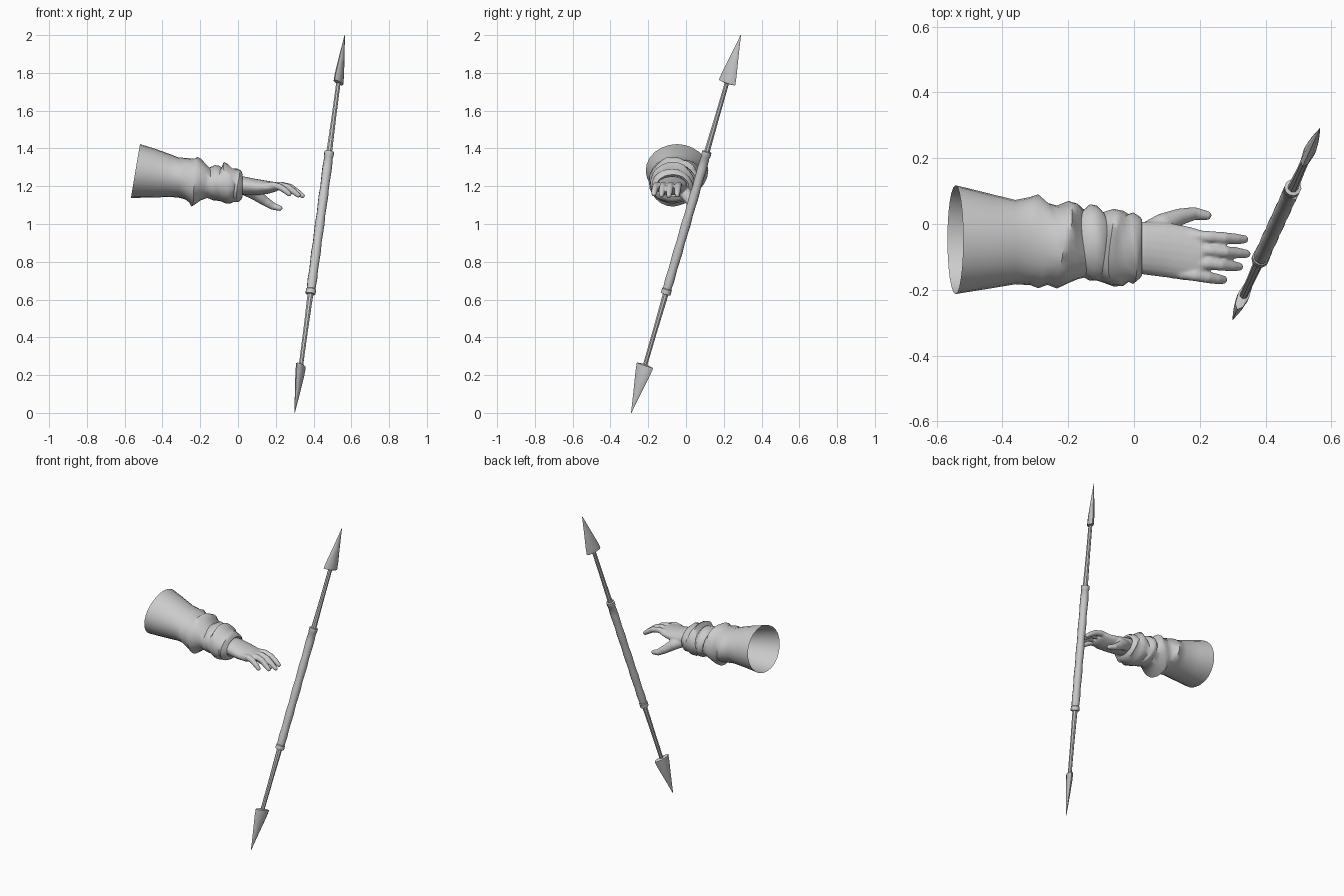
import bpy, bmesh, math
from mathutils import Vector

if "Cube" in bpy.data.objects:
    bpy.data.objects.remove(bpy.data.objects["Cube"])

grey = bpy.data.materials.new("plain_grey")
grey.diffuse_color = (0.6, 0.6, 0.6, 1)
grey.use_nodes = True
grey.node_tree.nodes["Principled BSDF"].inputs["Base Color"].default_value = grey.diffuse_color


def bridge(bm, rings, cap_start=True, cap_end=True):
    """Join a list of point rings into a skin."""
    vs = [[bm.verts.new(p) for p in r] for r in rings]
    n = len(vs[0])
    for a, b in zip(vs, vs[1:]):
        for i in range(n):
            j = (i + 1) % n
            bm.faces.new((a[i], a[j], b[j], b[i]))
    if cap_start:
        bm.faces.new(vs[0][::-1])
    if cap_end:
        bm.faces.new(vs[-1])


def ring(c, u, v, ru, rv, n):
    c = Vector(c)
    return [c + u * ru * math.cos(2 * math.pi * i / n) + v * rv * math.sin(2 * math.pi * i / n)
            for i in range(n)]


def finish(bm, name, angle=40):
    bmesh.ops.recalc_face_normals(bm, faces=bm.faces)
    me = bpy.data.meshes.new(name)
    bm.to_mesh(me)
    bm.free()
    ob = bpy.data.objects.new(name, me)
    bpy.context.collection.objects.link(ob)
    me.materials.append(grey)
    bpy.ops.object.select_all(action='DESELECT')
    ob.select_set(True)
    bpy.context.view_layer.objects.active = ob
    bpy.ops.object.shade_smooth_by_angle(angle=math.radians(angle))
    return ob


# ---- double-ended spear: axis frame ----
P0, P1 = Vector((0.30, -0.29, 0.0)), Vector((0.565, 0.29, 2.0))
axis = (P1 - P0).normalized()
wide = Vector((P1.x - P0.x, P1.y - P0.y, 0))
wide = (wide - axis * wide.dot(axis)).normalized()
thin = axis.cross(wide)


def turned(name, stations, n, angle=40):
    """stations: (fraction along the axis, wide radius, thin radius)"""
    bm = bmesh.new()
    bridge(bm, [ring(P0.lerp(P1, t), wide, thin, a, b, n) for t, a, b in stations])
    return finish(bm, name, angle)


# wrapped grip with collars
grip = [(0.314, .020, .020), (0.315, .027, .027), (0.327, .027, .027), (0.329, .023, .023)]
for k in range(1, 14):
    r = 0.0245 + 0.0015 * math.sin(k * 2.1)
    grip.append((0.329 + k * 0.0245, r, r))
grip += [(0.677, .023, .023), (0.679, .026, .026), (0.691, .026, .026), (0.692, .020, .020)]
turned("spear_grip", grip, 10)

# shafts and heads, the same at both ends
for side in ("lower", "upper"):
    f = (lambda t: t) if side == "lower" else (lambda t: 1 - t)
    turned(side + "_shaft", [(f(t), r, r) for t, r in
                             ((0.11, .012), (0.22, .013), (0.31, .016), (0.33, .016))], 8)
    turned(side + "_spearhead", [(f(t), a, b) for t, a, b in (
        (0.128, .012, .012), (0.126, .050, .018), (0.105, .044, .018),
        (0.06, .025, .012), (0.0, .0012, .0012))], 8)

# ---- sleeve: x, y high, y low, z high, z low, lean of the ring ----
sleeve = [
    (-.543, .118, -.213, 1.423, 1.138, .024), (-.45, .095, -.198, 1.398, 1.140, .012),
    (-.36, .073, -.183, 1.370, 1.143, 0), (-.315, .082, -.186, 1.352, 1.140, 0),
    (-.285, .090, -.195, 1.350, 1.130, 0), (-.255, .064, -.185, 1.345, 1.115, .012),
    (-.232, .056, -.196, 1.355, 1.092, .016), (-.205, .070, -.180, 1.345, 1.105, .016),
    (-.180, .062, -.168, 1.325, 1.125, .010), (-.155, .044, -.163, 1.298, 1.138, .004),
    (-.130, .060, -.172, 1.312, 1.125, .004), (-.105, .056, -.172, 1.308, 1.122, 0),
    (-.090, .036, -.178, 1.295, 1.118, 0), (-.065, .046, -.190, 1.328, 1.108, -.006),
    (-.040, .040, -.188, 1.318, 1.108, -.006), (-.022, .030, -.176, 1.295, 1.116, -.004),
    (.000, .035, -.182, 1.292, 1.116, 0), (.018, .022, -.165, 1.280, 1.130, 0),
    (.025, .014, -.155, 1.262, 1.145, 0), (.012, .005, -.145, 1.252, 1.155, 0)]
rings = []
N = 24
for k, (x, yh, yl, zh, zl, lean) in enumerate(sleeve):
    fold = 0.05 if 3 < k < 17 else 0.012
    pts = []
    for i in range(N):
        a = 2 * math.pi * i / N
        c, s = math.cos(a), math.sin(a)
        w = 1 + fold * (math.sin(3 * a + k * 1.7) * 0.5 + math.sin(5 * a - k * 2.3) * 0.4) * abs(math.sin(2 * a))
        dx = lean * s + (0.008 * math.sin(2 * a + k) if 3 < k < 17 else 0)
        pts.append(Vector((x + dx, (yh + yl) / 2 + c * w * (yh - yl) / 2,
                           (zh + zl) / 2 + s * w * (zh - zl) / 2)))
    rings.append(pts)
bm = bmesh.new()
bridge(bm, rings, False, False)
sl = finish(bm, "sleeve", 50)
# outward facing skin on an open tube
if sum(p.normal.y * (p.center.y + .06) for p in sl.data.polygons) < 0:
    sl.data.flip_normals()

# ---- hand: palm, fingers and thumb fused ----
Y, Z = Vector((0, 1, 0)), Vector((0, 0, 1))
bm = bmesh.new()
palm = [(-.06, -.072, 1.205, .070, .045), (.03, -.073, 1.203, .081, .049),
        (.10, -.079, 1.195, .084, .043), (.16, -.089, 1.194, .083, .034),
        (.205, -.094, 1.197, .076, .024), (.222, -.095, 1.196, .066, .014)]
bridge(bm, [ring((x, y, z), Y, Z, a, b, 20) for x, y, z, a, b in palm])


def finger(points, radii):
    pts = [Vector(p) for p in points]
    rs = []
    for i, (p, r) in enumerate(zip(pts, radii)):
        d = (pts[min(i + 1, len(pts) - 1)] - pts[max(i - 1, 0)]).normalized()
        u = d.cross(Z).normalized()
        rs.append(ring(p, u, u.cross(d), r, r, 12))
    d = (pts[-1] - pts[-2]).normalized()
    rs.append(ring(pts[-1] + d * radii[-1] * .6, u, u.cross(d), radii[-1] * .6, radii[-1] * .6, 12))
    bridge(bm, rs)


# base y, tip x, tip y, tip z
for yb, xt, yt, zt in ((-.036, .338, -.047, 1.152), (-.076, .345, -.091, 1.147),
                       (-.116, .322, -.130, 1.150), (-.150, .274, -.170, 1.156)):
    xb = .17 if yb > -.14 else .14
    L, dy = xt - xb, yt - yb
    finger([(xb, yb, 1.200), (xb + L * .35, yb + dy * .3, 1.206),
            (xb + L * .62, yb + dy * .6, 1.195), (xb + L * .84, yb + dy * .85, zt + .020),
            (xt, yt, zt)], (.018, .0185, .018, .0165, .013))
finger([(.03, -.035, 1.19), (.09, .000, 1.160), (.14, .022, 1.123),
        (.185, .032, 1.094), (.226, .025, 1.082)], (.036, .034, .026, .020, .014))
hand = finish(bm, "hand")
m = hand.modifiers.new("fuse", 'REMESH')
m.mode = 'VOXEL'
m.voxel_size = 0.005
m.use_smooth_shade = True
m = hand.modifiers.new("soften", 'SMOOTH')
m.factor = 0.5
m.iterations = 5
